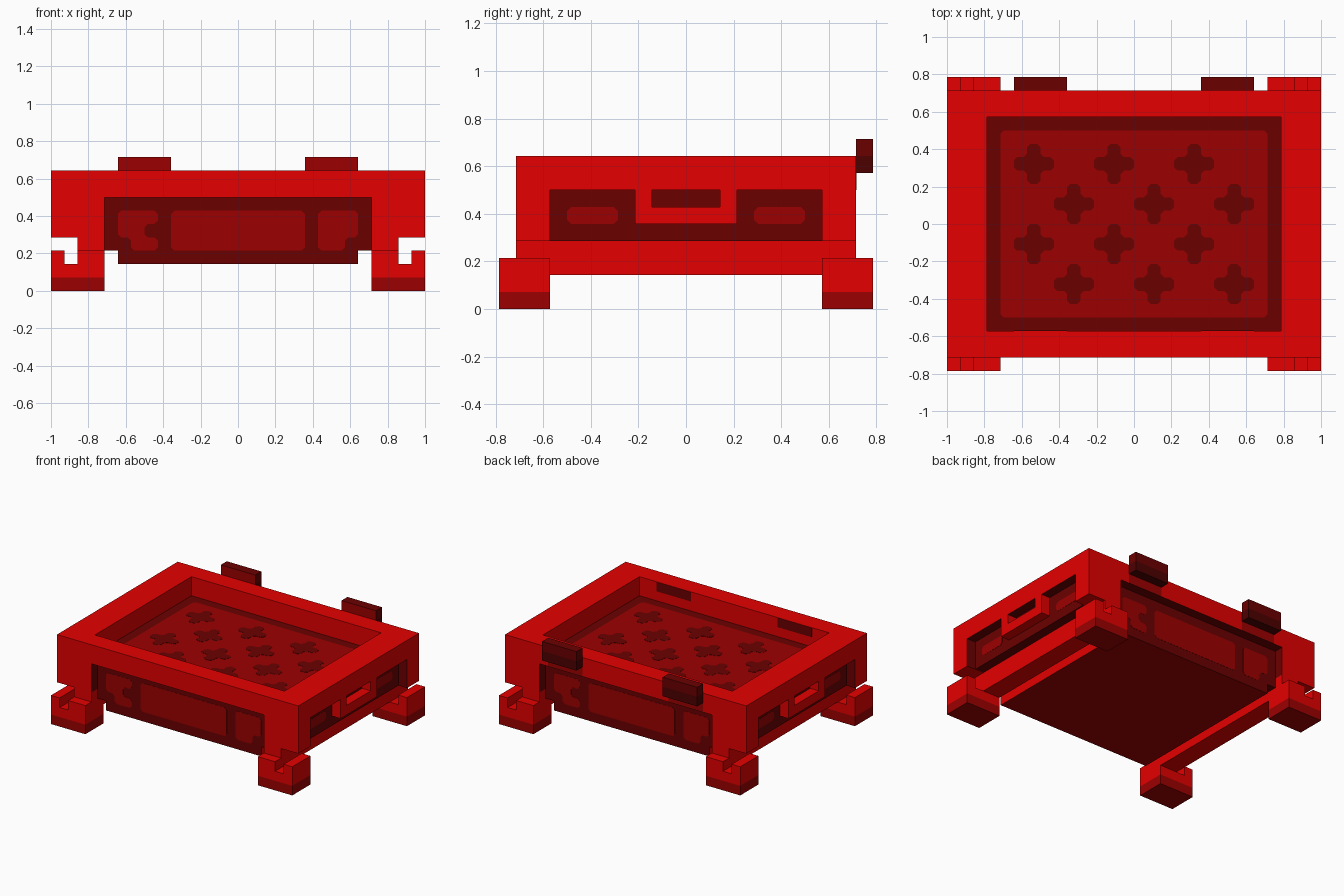
import bpy, bmesh
from math import pi
from mathutils import Matrix, Vector

cube = bpy.data.objects.get("Cube")
if cube:
    bpy.data.objects.remove(cube, do_unlink=True)

U = 1 / 14  # block unit: the model is 28 blocks wide
THIN = 0.02  # thickness of painted plates, in blocks


def material(name, color):
    m = bpy.data.materials.new(name)
    m.use_nodes = True
    m.diffuse_color = (*color, 1)
    m.node_tree.nodes["Principled BSDF"].inputs["Base Color"].default_value = (*color, 1)
    return m


RED = material("bright red", (0.78, 0, 0))
MID = material("medium red", (0.335, 0, 0))
DARK = material("dark red", (0.145, 0, 0))
DEEP = material("deep red", (0.075, 0, 0))


def finish(name, bm, mats):
    bmesh.ops.recalc_face_normals(bm, faces=bm.faces)
    mesh = bpy.data.meshes.new(name)
    bm.to_mesh(mesh)
    bm.free()
    for m in mats:
        mesh.materials.append(m)
    obj = bpy.data.objects.new(name, mesh)
    bpy.context.collection.objects.link(obj)
    return obj


def box(name, x, y, z, *mats, rule=None):
    """Box from ranges in block units; rule(normal) gives the material index."""
    bm = bmesh.new()
    size = [(r[1] - r[0]) * U for r in (x, y, z)]
    mid = Vector([(r[1] + r[0]) * U / 2 for r in (x, y, z)])
    bmesh.ops.create_cube(bm, size=1, matrix=Matrix.Translation(mid) @ Matrix.Diagonal((*size, 1)))
    bm.normal_update()
    if rule:
        for f in bm.faces:
            f.material_index = int(rule(f.normal))
    return finish(name, bm, mats)


def span(s, a, b):
    return tuple(sorted((s * a, s * b)))


def rect(x0, x1, y0, y1):
    return [(x0, y0), (x1, y0), (x1, y1), (x0, y1)]


def plate(name, outline, matrix, mat, cut=0.25):
    """Thin plate with clipped corners, drawn in local XY and raised along Z."""
    bm = bmesh.new()
    pts = [Vector(p) for p in outline]
    verts = []
    for i, p in enumerate(pts):
        for q in (pts[i - 1], pts[(i + 1) % len(pts)]):
            c = p + (q - p).normalized() * cut
            verts.append(bm.verts.new((c.x, c.y, 0)))
    face = bm.faces.new(verts)
    out = bmesh.ops.extrude_face_region(bm, geom=[face])
    bmesh.ops.translate(bm, vec=(0, 0, THIN), verts=[v for v in out["geom"] if isinstance(v, bmesh.types.BMVert)])
    bmesh.ops.transform(bm, matrix=Matrix.Scale(U, 4) @ matrix, verts=bm.verts)
    return finish(name, bm, [mat])


# Dark inner body and stepped floor with a lighter underside
box("inner_body", (-12, 12), (-9, 9), (4, 7), DARK)
box("lower_body", (-10, 10), (-9, 9), (3, 4), DARK)
box("floor_block", (-9, 9), (-9, 9), (2, 3), DARK, RED, MID,
    rule=lambda n: 2 if n.z < -0.5 else abs(n.x) > 0.5)

# Top rim, posts and rails; faces inside the recesses are dark
for s, end in ((-1, "front"), (1, "back")):
    box(end + "_rim", (-14, 14), span(s, 8, 10), (7, 9), RED, DARK, rule=lambda n: n.z < -0.5)
for t, side in ((-1, "right"), (1, "left")):
    box(side + "_rim", span(t, 11, 14), (-8, 8), (7, 9), RED, DARK, rule=lambda n: n.z < -0.5)
    box(side + "_rail", span(t, 10, 12), (-10, 10), (2, 4), RED)
    box(side + "_recess_wall", span(t, 12, 13), (-8, 8), (4, 7), DARK)

    # Handle standing in the side recess
    box(side + "_handle_bar", span(t, 13, 14), (-3, 3), (5, 6), RED)
    for s in (-1, 1):
        box(side + "_handle_post", span(t, 13, 14), span(s, 2, 3), (6, 7), RED)

    for s, end in ((-1, "front"), (1, "back")):
        tag = end + "_" + side
        box(tag + "_outer_post", span(t, 12, 14), span(s, 8, 10), (4, 7), RED, DARK,
            rule=lambda n: n.y * s < -0.5)
        box(tag + "_inner_post", span(t, 10, 12), span(s, 9, 10), (4, 7), RED, DARK,
            rule=lambda n: n.x * t < -0.5)

        # Grooved foot
        box(tag + "_foot_sole", span(t, 10, 14), span(s, 8, 11), (0, 1), MID)
        box(tag + "_foot", span(t, 10, 14), span(s, 8, 11), (1, 2), RED)
        box(tag + "_foot_inner_lip", span(t, 10, 12), span(s, 8, 11), (2, 3), RED)
        box(tag + "_foot_outer_lip", span(t, 13, 14), span(s, 8, 11), (2, 3), RED)

    # Hinge on the back, its mark below, and the catch inside the front rim
    box(side + "_hinge_top", span(t, 5, 9), (10, 11), (9, 10), DARK, MID, rule=lambda n: n.y < -0.5)
    box(side + "_hinge_base", span(t, 5, 9), (10, 11), (8, 9), DEEP)
    box(side + "_hinge_mark", span(t, 5, 9), (10, 10 + THIN), (7, 8), MID)
    box(side + "_catch", span(t, 5, 9), (-8, THIN - 8), (8, 9 - THIN), DARK)

# Tray lining with staggered crosses
plate("tray_panel", rect(-10, 10, -7, 7), Matrix.Translation((0, 0, 7)), MID)
quarter = [(1.5, -0.5), (1.5, 0.5), (0.5, 0.5)]
cross = []
for k in range(4):
    turn = Matrix.Rotation(k * pi / 2, 2)
    cross += [turn @ Vector(p) for p in quarter]
for row in range(4):
    for col in range(3):
        x = -7.5 + 6 * col + 3 * (row % 2)
        spot = Matrix.Translation((x, 4.5 - 3 * row, 7 + THIN))
        plate("tray_cross", cross, spot, DARK)

# Panels on the front and back
upright = Matrix.Rotation(pi / 2, 4, "X")
notched = [(-9, 4), (-8, 4), (-8, 3), (-6, 3), (-6, 4), (-7, 4), (-7, 5), (-6, 5), (-6, 6), (-9, 6)]
clipped = [(6, 3), (8, 3), (8, 4), (9, 4), (9, 6), (6, 6)]
for turn, end in ((0, "front"), (pi, "back")):
    frame = Matrix.Rotation(turn, 4, "Z") @ Matrix.Translation((0, -9, 0)) @ upright
    plate(end + "_wide_panel", rect(-5, 5, 3, 6), frame, MID)
    plate(end + "_notched_panel", notched, frame, MID)
    plate(end + "_clipped_panel", clipped, frame, MID)

# Panels in the side recesses
for turn, side in ((pi / 2, "left"), (-pi / 2, "right")):
    frame = Matrix.Rotation(turn, 4, "Z") @ Matrix.Translation((0, -13, 0)) @ upright
    for x in (-7, 4):
        plate(side + "_recess_panel", rect(x, x + 3, 5, 6), frame, MID)
